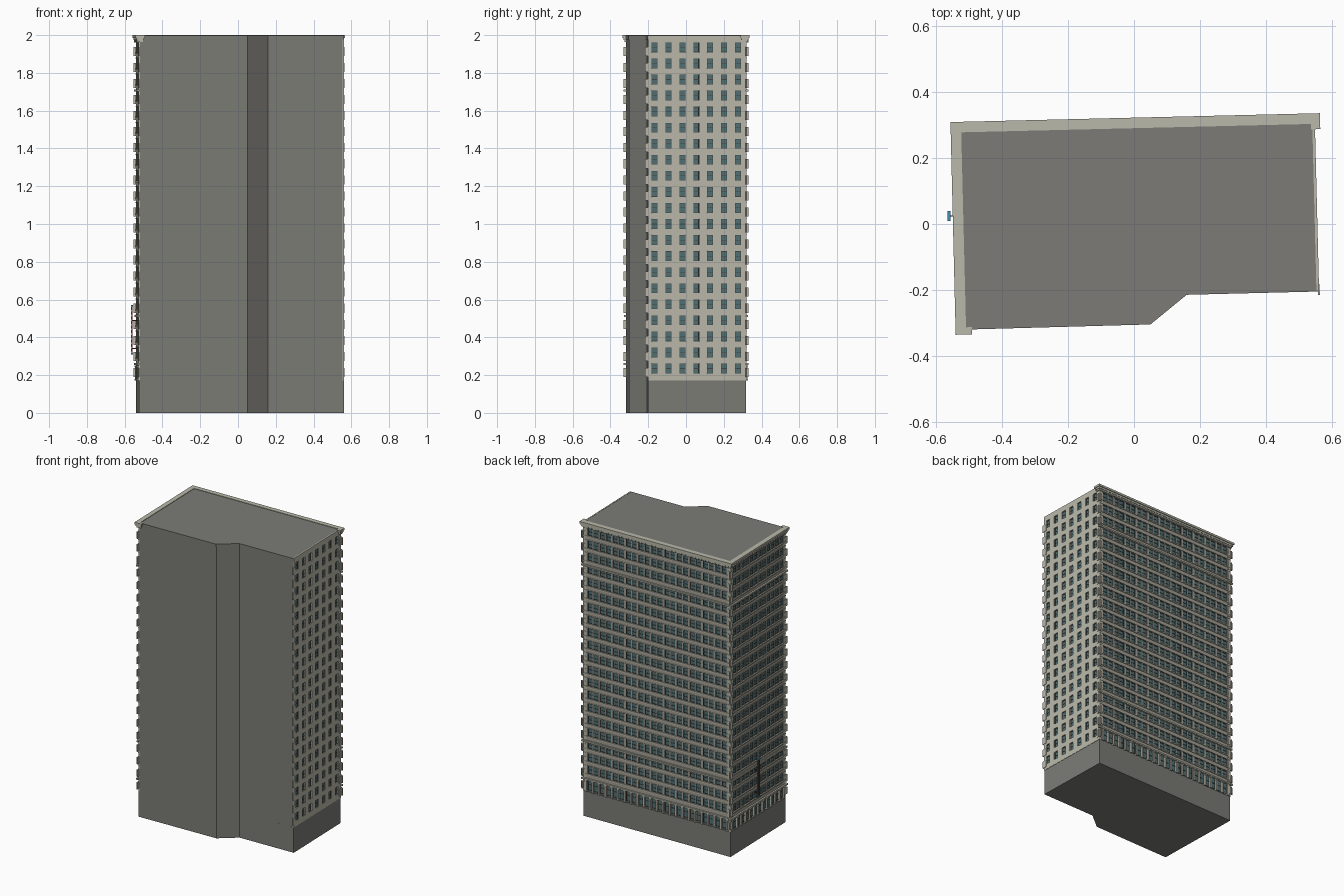
import bpy, bmesh
from mathutils import Vector

if "Cube" in bpy.data.objects:
    bpy.data.objects.remove(bpy.data.objects["Cube"])

# Footprint corners, walked front-left, back-left, back-right, front-right
FL, BL, BR, FR = (Vector(p) for p in ((-.524, -.318), (-.539, .292), (.547, .318), (.56, -.202)))
NOTCH = [Vector((.16, -.212)), Vector((.05, -.302))]
IN = .006                      # depth of the window recess
ROWS = [.235 + .085 * k for k in range(21)]


def material(name, col):
    m = bpy.data.materials.new(name)
    m.diffuse_color = (*col, 1)
    m.use_nodes = True
    m.node_tree.nodes["Principled BSDF"].inputs["Base Color"].default_value = m.diffuse_color
    return m


GREY = material("grey_render", (.2, .198, .18))
STONE = material("pale_stone", (.49, .48, .40))
TRIM = material("trim_stone", (.36, .345, .29))
GLASS = material("teal_glass", (.085, .16, .17))
FRAME = material("dark_frame", (.05, .06, .06))
RED = material("sign_red", (.35, .03, .03))
BLUE = material("sign_blue", (.05, .28, .45))


def finish(bm, name, mat):
    bmesh.ops.recalc_face_normals(bm, faces=bm.faces)
    me = bpy.data.meshes.new(name)
    bm.to_mesh(me)
    bm.free()
    me.materials.append(mat)
    ob = bpy.data.objects.new(name, me)
    bpy.context.collection.objects.link(ob)
    return ob


def prism(name, pts, z0, z1, mat):
    bm = bmesh.new()
    f = bm.faces.new([bm.verts.new((p.x, p.y, z0)) for p in pts])
    top = bmesh.ops.extrude_face_region(bm, geom=[f], use_keep_orig=True)["geom"]
    bmesh.ops.translate(bm, vec=(0, 0, z1 - z0), verts=[v for v in top if isinstance(v, bmesh.types.BMVert)])
    return finish(bm, name, mat)


class Side:
    """Collects boxes in wall coordinates: u along, v outward, z up."""

    def __init__(self, name, a, b):
        self.name, self.a, self.len = name, a, (b - a).length
        self.d = (b - a).normalized()
        self.n = Vector((-self.d.y, self.d.x))
        self.parts = {}

    def box(self, part, mat, u0, u1, v0, v1, z0, z1):
        bm = self.parts.setdefault(part, (bmesh.new(), mat))[0]
        vs = []
        for z in (z0, z1):
            for u, v in ((u0, v0), (u1, v0), (u1, v1), (u0, v1)):
                p = self.a + self.d * u + self.n * v
                vs.append(bm.verts.new((p.x, p.y, z)))
        for q in ((0, 1, 2, 3), (4, 5, 6, 7), (0, 1, 5, 4), (1, 2, 6, 5), (2, 3, 7, 6), (3, 0, 4, 7)):
            bm.faces.new([vs[i] for i in q])

    def window(self, c, z, w, h):
        g = -IN + .001
        self.box("glass", GLASS, c - w, c + w, -IN - .001, g, z - h, z + h)
        for s in (-1, 1):
            self.box("frames", FRAME, c + s * w - .002, c + s * w + .002, g, g + .002, z - h, z + h)
            self.box("frames", FRAME, c - w, c + w, g, g + .002, z + s * h - .002, z + s * h + .002)
        self.box("frames", FRAME, c - w, c + w, g, g + .002, z - .0015, z + .0015)

    def quoins(self, ends):
        for z in ROWS:
            for e in ends:
                u0, u1 = (-.014, .02) if e == 0 else (self.len - .02, self.len + .014)
                self.box("quoins", STONE, u0, u1, -.002, .004, z - .045, z + .003)

    def done(self):
        for part, (bm, mat) in self.parts.items():
            finish(bm, self.name + "_" + part, mat)


# Plain base, tower core and roof slab
prism("base", [FL, BL, BR, FR] + NOTCH, 0, .172, GREY)
core = [FL + Vector((IN, 0)), BL + Vector((IN, -IN)), BR + Vector((-IN, -IN)), FR + Vector((-IN, 0))] + NOTCH
prism("tower_core", core, .172, 1.978, GREY)
lip = Vector((0, -.003))
prism("roof_slab", [FL + lip, BL, BR, FR + lip] + [p + lip for p in NOTCH], 1.978, 1.997, GREY)


def ornate(name, a, b, pairs):
    s = Side(name, a, b)
    L = s.len
    m = .022                       # stone margin at each end
    bay = (L - 2 * m) / pairs
    # Spandrel bands and projecting sills on every floor
    for k, z in enumerate(ROWS):
        top = ROWS[k + 1] - .026 if k < 20 else 1.98
        s.box("spandrels", TRIM, 0, L, -IN, .001, z + .026, top)
        if k:
            s.box("sills", STONE, 0, L, 0, .006, z - .034, z - .026)
            s.box("lintels", STONE, 0, L, 0, .004, z + .026, z + .031)
    for u in (0, L - m):
        s.box("end_piers", STONE, u, u + m, -IN, .002, .172, 1.98)
    # Paired windows between piers
    for i in range(pairs + 1):
        u = m + i * bay
        s.box("piers", TRIM, u - .007, u + .007, -IN, .001, .172, 1.97)
        if i == pairs:
            continue
        s.box("mullions", TRIM, u + bay / 2 - .004, u + bay / 2 + .004, -IN, -.001, .172, 1.97)
        for f in (.28, .72):
            for k, z in enumerate(ROWS):
                s.window(u + bay * f, z if k else .22, .018, .024 if k else .038)
    # Pilastered first storey
    n = pairs * 2
    for i in range(n + 1):
        u = m + i * bay / 2
        s.box("pilasters", STONE, u - .006, u + .006, -IN, .008, .172, .252)
        s.box("pilasters", STONE, u - .008, u + .008, -IN, .010, .172, .18)
        s.box("pilasters", STONE, u - .008, u + .008, -IN, .010, .244, .252)
    # Belt courses
    for z, v in ((.258, .012), (.512, .010), (1.706, .012)):
        s.box("belt_courses", STONE, -v, L + v, -.002, v, z - .005, z + .005)
    # Stepped cornice with dentils
    for v, z0, z1 in ((.008, 1.964, 1.974), (.013, 1.974, 1.986), (.018, 1.986, 2.0)):
        s.box("cornice", STONE, -v, L + v, -.014, v, z0, z1)
    for i in range(n * 2):
        u = (i + .5) * L / (n * 2)
        s.box("dentils", STONE, u - .005, u + .005, 0, .012, 1.962, 1.974)
    s.quoins((0, 1))
    return s


left = ornate("left_side", FL, BL, 6)
back = ornate("back_side", BL, BR, 11)

# Cornice returns round the open corners
for v, z0, z1 in ((.008, 1.964, 1.974), (.013, 1.974, 1.986), (.018, 1.986, 2.0)):
    left.box("cornice", STONE, -v, .004, -.014 - v, v, z0, z1)
    back.box("cornice", STONE, back.len - .01, back.len + v, -.016 - v * .8, v, z0, z1)

# Hanging sign: segmented panel held off the left wall by brackets
u = .343
left.box("sign_panel", RED, u - .012, u + .012, .027, .032, .315, .568)
left.box("sign_caps", BLUE, u - .015, u + .015, .025, .034, .564, .572)
left.box("sign_caps", BLUE, u - .015, u + .015, .025, .034, .310, .318)
for i in range(10):
    z = .332 + i * .0245
    left.box("sign_segments", FRAME, u - .009, u + .009, .032, .034, z - .008, z + .008)
for z in (.34, .49):
    left.box("sign_brackets", FRAME, u - .002, u + .002, 0, .028, z - .003, z + .003)
left.done()
back.done()

# Plain stone right wall with punched windows
right = Side("right_side", BR, FR)
L = right.len
cols = [.043 + .0735 * i for i in range(7)]
edges = [0] + [e for c in cols for e in (c - .016, c + .016)] + [L]
for u0, u1 in zip(edges[::2], edges[1::2]):
    right.box("wall", STONE, u0, u1, -IN, .002, .172, 1.998)
for c in cols:
    zs = [.172] + [e for z in ROWS for e in (z - .026, z + .026)] + [1.998]
    for z0, z1 in zip(zs[::2], zs[1::2]):
        right.box("wall", STONE, c - .016, c + .016, -IN, .002, z0, z1)
    for z in ROWS:
        right.window(c, z, .015, .025)
right.quoins((0, 1))
right.done()
